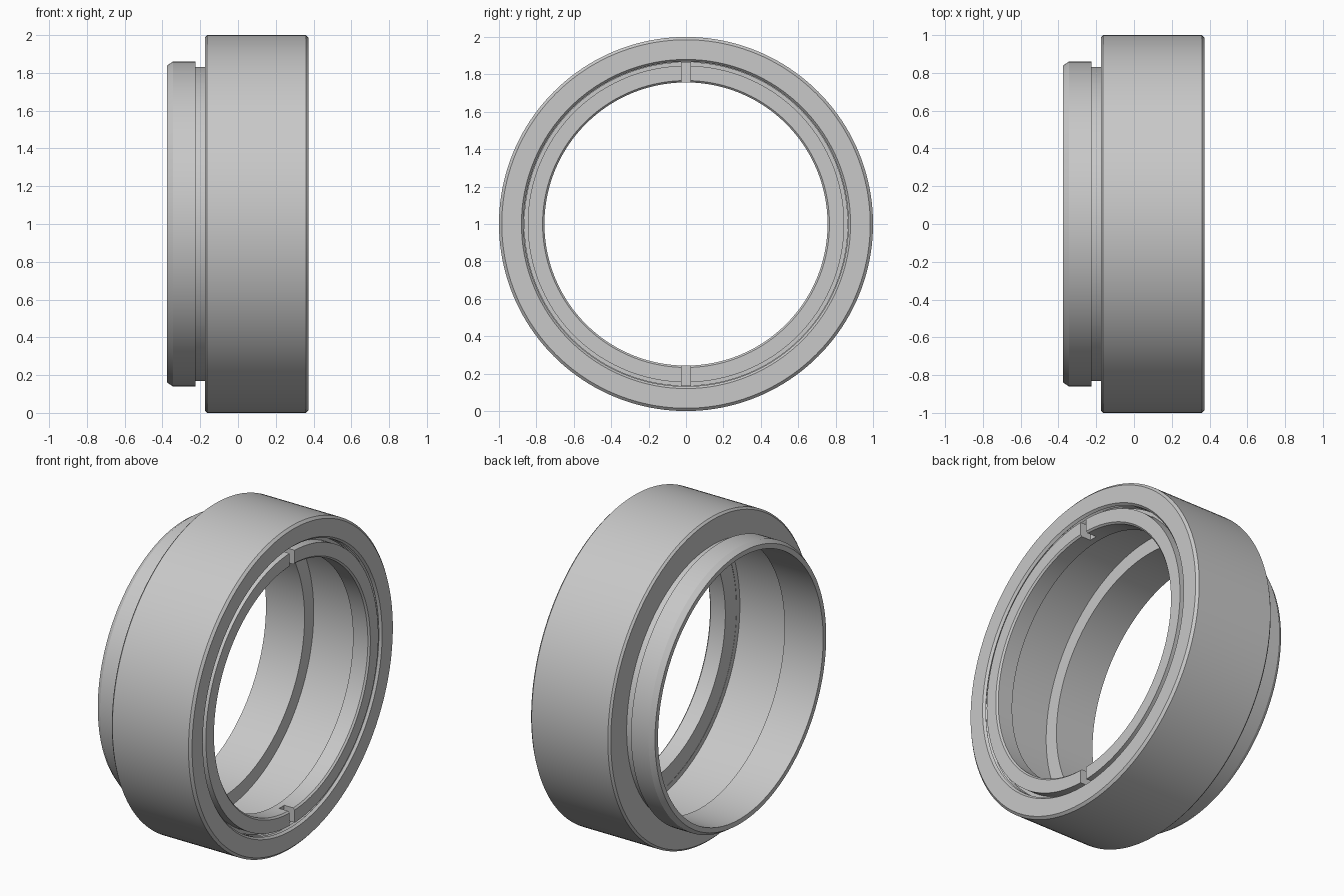
import bpy
import bmesh
import math

SEGMENTS = 160

cube = bpy.data.objects.get("Cube")
if cube:
    bpy.data.objects.remove(cube, do_unlink=True)

grey = bpy.data.materials.new("satin grey metal")
grey.use_nodes = True
colour = (0.58, 0.58, 0.58, 1)
grey.diffuse_color = colour
grey.node_tree.nodes["Principled BSDF"].inputs["Base Color"].default_value = colour


def lathe(name, profile):
    """Turn a closed (x, radius) profile around the horizontal axis."""
    bm = bmesh.new()
    rings = []
    for i in range(SEGMENTS):
        a = 2 * math.pi * i / SEGMENTS
        rings.append([bm.verts.new((x, r * math.cos(a), 1 + r * math.sin(a)))
                      for x, r in profile])
    n = len(profile)
    for i, ring in enumerate(rings):
        after = rings[(i + 1) % SEGMENTS]
        for j in range(n):
            k = (j + 1) % n
            bm.faces.new((ring[j], ring[k], after[k], after[j]))
    bmesh.ops.recalc_face_normals(bm, faces=bm.faces)
    mesh = bpy.data.meshes.new(name)
    bm.to_mesh(mesh)
    bm.free()
    mesh.materials.append(grey)
    obj = bpy.data.objects.new(name, mesh)
    bpy.context.collection.objects.link(obj)
    return obj


def select(obj):
    bpy.ops.object.select_all(action='DESELECT')
    obj.select_set(True)
    bpy.context.view_layer.objects.active = obj


# Housing: thin-walled coupling end, neck, wide body
outside = [(-0.375, 0.81), (-0.375, 0.84), (-0.345, 0.86), (-0.225, 0.86),
           (-0.225, 0.832), (-0.175, 0.832), (-0.175, 0.988), (-0.163, 1.0),
           (0.36, 1.0), (0.374, 0.985), (0.374, 0.88)]
# Threaded mouth, then a wider chamber ending at an inner ledge
thread = []
for i in range(5):
    x = 0.36 - 0.02 * i
    thread += [(x, 0.868), (x - 0.01, 0.878)]
chamber = [(0.26, 0.868), (0.26, 0.9), (-0.11, 0.9), (-0.11, 0.81)]
housing = lathe("housing", outside + thread + chamber)

# Retaining ring with a raised inner rim, flush with the housing face
retaining_ring = lathe("retaining_ring", [
    (0.26, 0.757), (0.362, 0.757), (0.372, 0.767), (0.372, 0.846),
    (0.31, 0.846), (0.31, 0.866), (0.26, 0.866)])

# Spanner slots at the top and bottom of the ring
for side in (-1, 1):
    bpy.ops.mesh.primitive_cube_add(size=1, location=(0.365, 0, 1 + side * 0.82))
    cutter = bpy.context.object
    cutter.name = "slot_cutter"
    cutter.scale = (0.13, 0.05, 0.2)
    cutter.hide_render = True
    select(retaining_ring)
    cut = retaining_ring.modifiers.new("slot", 'BOOLEAN')
    cut.operation = 'DIFFERENCE'
    cut.solver = 'EXACT'
    cut.object = cutter
    bpy.ops.object.modifier_apply(modifier=cut.name)
    bpy.data.objects.remove(cutter, do_unlink=True)

for part in (housing, retaining_ring):
    select(part)
    bpy.ops.object.shade_smooth_by_angle(angle=math.radians(25))
